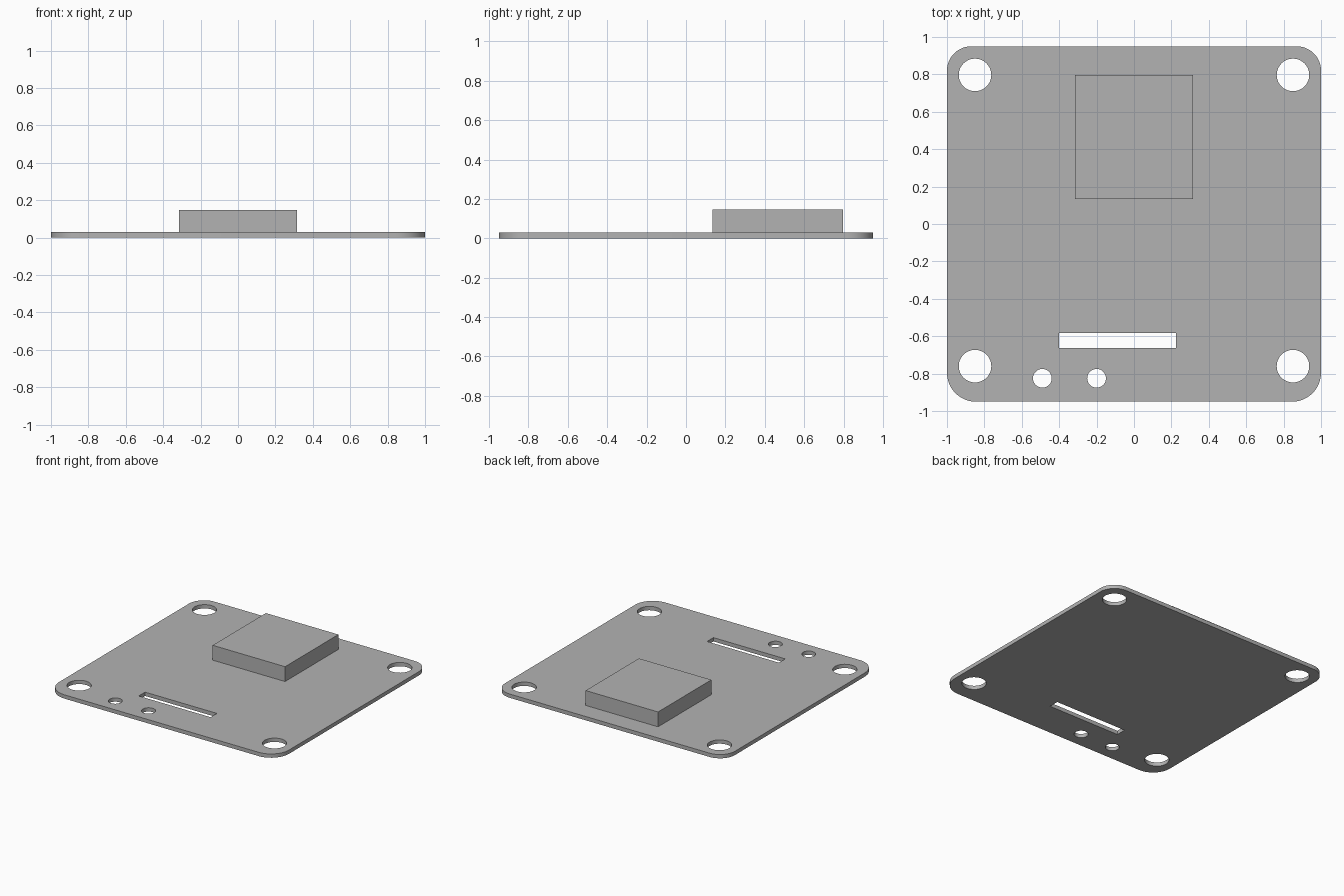
import bpy
import math
from math import pi, cos, sin

cube = bpy.data.objects.get("Cube")
if cube:
    bpy.data.objects.remove(cube, do_unlink=True)

THICK = 0.03

# Single flat grey
grey = bpy.data.materials.new("plain grey")
grey.use_nodes = True
colour = (0.45, 0.45, 0.45, 1)
grey.diffuse_color = colour
grey.node_tree.nodes["Principled BSDF"].inputs["Base Color"].default_value = colour


def arc(cx, cy, r, start, sweep, steps):
    return [(cx + r * cos(start + sweep * i / steps),
             cy + r * sin(start + sweep * i / steps)) for i in range(steps + 1)]


def circle(cx, cy, r, sides):
    return arc(cx, cy, r, 0, 2 * pi, sides)[:-1]


def rectangle(x0, x1, y0, y1):
    return [(x0, y0), (x1, y0), (x1, y1), (x0, y1)]


def extruded(name, loops, z0, z1):
    """Fill the first loop, leaving the others as openings, and give it height."""
    curve = bpy.data.curves.new(name, "CURVE")
    curve.dimensions = "2D"
    curve.fill_mode = "BOTH"
    curve.extrude = (z1 - z0) / 2
    for loop in loops:
        spline = curve.splines.new("POLY")
        spline.points.add(len(loop) - 1)
        for point, (x, y) in zip(spline.points, loop):
            point.co = (x, y, (z0 + z1) / 2, 1)
        spline.use_cyclic_u = True
    obj = bpy.data.objects.new(name, curve)
    obj.location.z = (z0 + z1) / 2
    bpy.context.collection.objects.link(obj)
    bpy.ops.object.select_all(action="DESELECT")
    obj.select_set(True)
    bpy.context.view_layer.objects.active = obj
    bpy.ops.object.convert(target="MESH")
    obj = bpy.context.object
    # Weld the rims and make the walls face outward
    bpy.ops.object.mode_set(mode="EDIT")
    bpy.ops.mesh.select_all(action="SELECT")
    bpy.ops.mesh.remove_doubles(threshold=0.0001)
    bpy.ops.mesh.normals_make_consistent(inside=False)
    bpy.ops.object.mode_set(mode="OBJECT")
    # Stand the part exactly on its base height
    low = min(v.co.z for v in obj.data.vertices)
    for v in obj.data.vertices:
        v.co.z += z0 - low
    obj.location.z = 0
    obj.data.materials.clear()
    obj.data.materials.append(grey)
    bpy.ops.object.shade_smooth_by_angle(angle=math.radians(35))
    return obj


# Board outline with rounded corners
outline = []
for i, (sx, sy, r) in enumerate([(1, 1, 0.13), (-1, 1, 0.13), (-1, -1, 0.155), (1, -1, 0.155)]):
    outline += arc(sx * (1 - r), sy * (0.95 - r), r, i * pi / 2, pi / 2, 12)

# Mounting holes, pin holes and the connector slot
mount_holes = [circle(x, y, 0.087, 48) for x in (-0.85, 0.85) for y in (-0.76, 0.797)]
pin_holes = [circle(x, -0.825, 0.05, 32) for x in (-0.49, -0.2)]
slot = rectangle(-0.4, 0.225, -0.662, -0.583)

extruded("board", [outline, slot] + mount_holes + pin_holes, 0, THICK)

# Raised block on the rear half of the board
extruded("raised_block", [rectangle(-0.315, 0.315, 0.135, 0.797)], THICK, 0.147)
